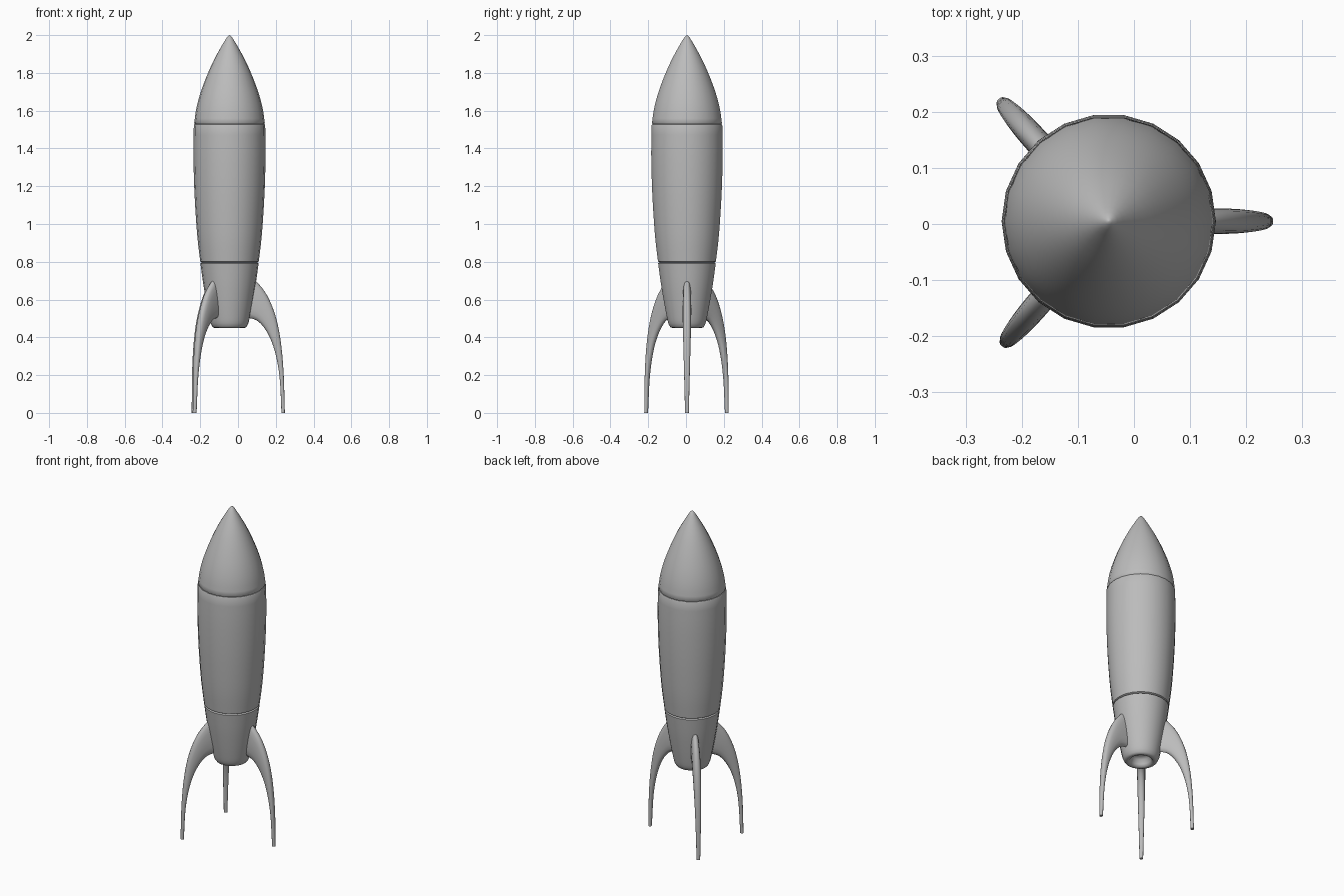
import bpy, bmesh, math
from mathutils import Vector

cube = bpy.data.objects.get("Cube")
if cube:
    bpy.data.objects.remove(cube)

CX, CY = -0.045, 0.005
SIDES = 22

grey = bpy.data.materials.new("plain_grey")
grey.use_nodes = True
COLOUR = (0.5, 0.5, 0.5, 1)
grey.diffuse_color = COLOUR
grey.node_tree.nodes["Principled BSDF"].inputs["Base Color"].default_value = COLOUR


def spline(rows, steps):
    """Smooth curve through rows of numbers."""
    rows = [Vector(r) for r in rows]
    pts = [2 * rows[0] - rows[1]] + rows + [2 * rows[-1] - rows[-2]]
    out = []
    for a, b, c, d in zip(pts, pts[1:], pts[2:], pts[3:]):
        for i in range(steps):
            t = i / steps
            out.append(b + (c - a) * (t / 2) + (2 * a - 5 * b + 4 * c - d) * (t * t / 2)
                       + (3 * b - a - 3 * c + d) * (t ** 3 / 2))
    return out + [rows[-1]]


def loft(name, rings, angle=0):
    """Skin a list of rings, cap both ends, shade smooth."""
    bm = bmesh.new()
    loops = [[bm.verts.new(p) for p in ring] for ring in rings]
    n = len(loops[0])
    for lo, hi in zip(loops, loops[1:]):
        for i in range(n):
            j = (i + 1) % n
            bm.faces.new((lo[i], lo[j], hi[j], hi[i]))
    bm.faces.new(loops[0])
    bm.faces.new(loops[-1])
    bmesh.ops.remove_doubles(bm, verts=bm.verts, dist=1e-5)
    bmesh.ops.recalc_face_normals(bm, faces=bm.faces)
    mesh = bpy.data.meshes.new(name)
    bm.to_mesh(mesh)
    bm.free()
    mesh.materials.append(grey)
    obj = bpy.data.objects.new(name, mesh)
    bpy.context.collection.objects.link(obj)
    obj.location = (CX, CY, 0)
    obj.rotation_euler.z = math.radians(angle)
    bpy.ops.object.select_all(action="DESELECT")
    obj.select_set(True)
    bpy.context.view_layer.objects.active = obj
    bpy.ops.object.shade_smooth_by_angle(angle=math.radians(50))


def lathe(name, profile):
    turn = [2 * math.pi * i / SIDES for i in range(SIDES)]
    loft(name, [[(r * math.cos(a), r * math.sin(a), z) for a in turn] for r, z in profile])


# Nose cone
nose = spline([(0.187, 1.534), (0.176, 1.61), (0.155, 1.69), (0.122, 1.78),
               (0.084, 1.865), (0.045, 1.937), (0.016, 1.985)], 3)
lathe("nose_cone", [(0.17, 1.52), (0.182, 1.528)] + nose + [(0.006, 1.997), (0.001, 2.0)])

# Main hull with softened rims
hull = spline([(0.155, 0.802), (0.169, 0.92), (0.179, 1.05), (0.187, 1.2),
               (0.191, 1.37), (0.189, 1.522)], 3)
lathe("hull", [(0.145, 0.796)] + hull + [(0.186, 1.528), (0.17, 1.53)])

# Tail section with rounded foot and hollow nozzle
tail = spline([(0.088, 0.453), (0.1, 0.475), (0.112, 0.53), (0.125, 0.6),
               (0.14, 0.69), (0.154, 0.792)], 3)
lathe("tail", [(0.03, 0.5), (0.05, 0.49), (0.056, 0.465), (0.063, 0.453), (0.076, 0.449)]
      + tail + [(0.145, 0.797)])

# Curved fins: outer r, outer z, inner r, inner z, half thickness
fin = spline([(0.10, 0.735, 0.07, 0.5, 0.02),
              (0.148, 0.69, 0.105, 0.502, 0.022),
              (0.20, 0.62, 0.155, 0.482, 0.023),
              (0.243, 0.515, 0.203, 0.42, 0.022),
              (0.270, 0.387, 0.240, 0.325, 0.019),
              (0.286, 0.22, 0.265, 0.19, 0.015),
              (0.293, 0.0, 0.275, 0.0, 0.010)], 4)


def fin_ring(row, count=16):
    ro, zo, ri, zi, half = row
    ring = []
    for i in range(count):
        c, s = math.cos(2 * math.pi * i / count), math.sin(2 * math.pi * i / count)
        u = 0.5 + 0.5 * math.copysign(abs(c) ** 0.8, c)
        v = half * math.copysign(abs(s) ** 0.8, s)
        ring.append((ri + (ro - ri) * u, v, zi + (zo - zi) * u))
    return ring


for name, angle in (("left_fin", 0), ("back_right_fin", 132), ("front_right_fin", -130.5)):
    loft(name, [fin_ring(row) for row in fin], angle)
